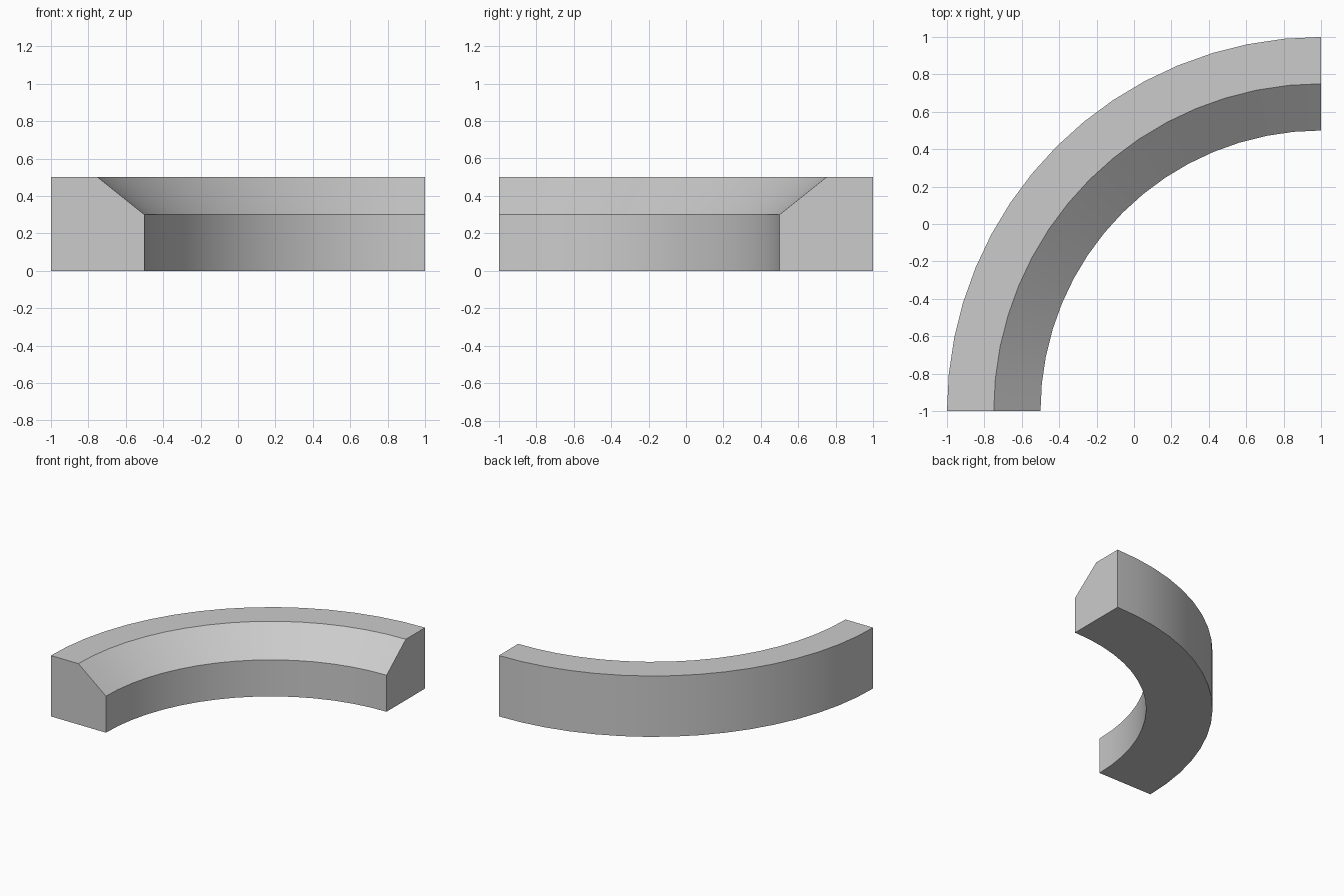
import bpy, bmesh, math

if "Cube" in bpy.data.objects:
    bpy.data.objects.remove(bpy.data.objects["Cube"])

# Chamfered cross-section: (radius, height)
PROFILE = [(1.5, 0), (2, 0), (2, 0.5), (1.75, 0.5), (1.5, 0.3)]
SEGMENTS = 16

# Quarter ring swept around the front-right corner
bm = bmesh.new()
rings = []
for i in range(SEGMENTS + 1):
    a = math.pi - i * math.pi / 2 / SEGMENTS
    rings.append([bm.verts.new((1 + r * math.cos(a), -1 + r * math.sin(a), z))
                  for r, z in PROFILE])
n = len(PROFILE)
for p, q in zip(rings, rings[1:]):
    for j in range(n):
        k = (j + 1) % n
        bm.faces.new((p[j], p[k], q[k], q[j]))

# End caps
bm.faces.new(rings[0])
bm.faces.new(rings[-1][::-1])
bmesh.ops.recalc_face_normals(bm, faces=bm.faces)

mesh = bpy.data.meshes.new("curved_kerb")
bm.to_mesh(mesh)
bm.free()
kerb = bpy.data.objects.new("curved_kerb", mesh)
bpy.context.collection.objects.link(kerb)
bpy.context.view_layer.objects.active = kerb
kerb.select_set(True)
bpy.ops.object.shade_smooth_by_angle(angle=math.radians(30))
